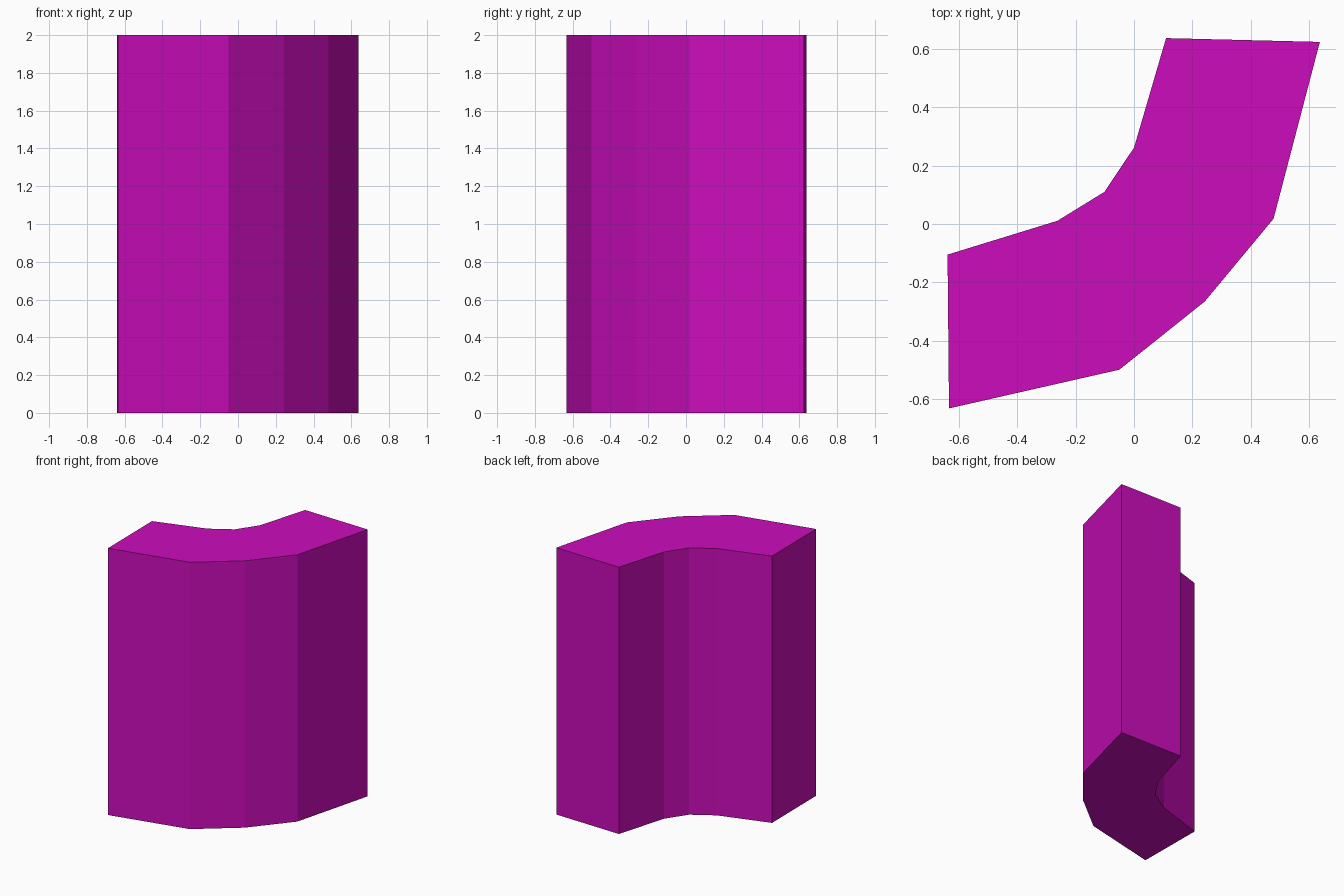
import bpy, bmesh

if "Cube" in bpy.data.objects:
    bpy.data.objects.remove(bpy.data.objects["Cube"])

HEIGHT = 2.0

# Plan of the curved wall: outer bend, then back along the inner bend
outer = [(-0.635, -0.633), (-0.05, -0.5), (0.243, -0.266), (0.479, 0.018), (0.638, 0.625)]
inner = [(0.11, 0.638), (0.0, 0.262), (-0.102, 0.11), (-0.263, 0.011), (-0.64, -0.105)]

# Extrude the plan straight up into a solid block
bm = bmesh.new()
base = bm.faces.new([bm.verts.new((x, y, 0)) for x, y in outer + inner])
extruded = bmesh.ops.extrude_face_region(bm, geom=[base], use_keep_orig=True)
top_verts = [g for g in extruded["geom"] if isinstance(g, bmesh.types.BMVert)]
bmesh.ops.translate(bm, verts=top_verts, vec=(0, 0, HEIGHT))
bmesh.ops.recalc_face_normals(bm, faces=bm.faces)

mesh = bpy.data.meshes.new("curved_wall_block")
bm.to_mesh(mesh)
bm.free()
wall = bpy.data.objects.new("curved_wall_block", mesh)
bpy.context.collection.objects.link(wall)

# Magenta colour
magenta = bpy.data.materials.new("magenta")
magenta.diffuse_color = (0.6, 0.004, 0.5, 1)
magenta.use_nodes = True
magenta.node_tree.nodes["Principled BSDF"].inputs["Base Color"].default_value = magenta.diffuse_color
mesh.materials.append(magenta)
